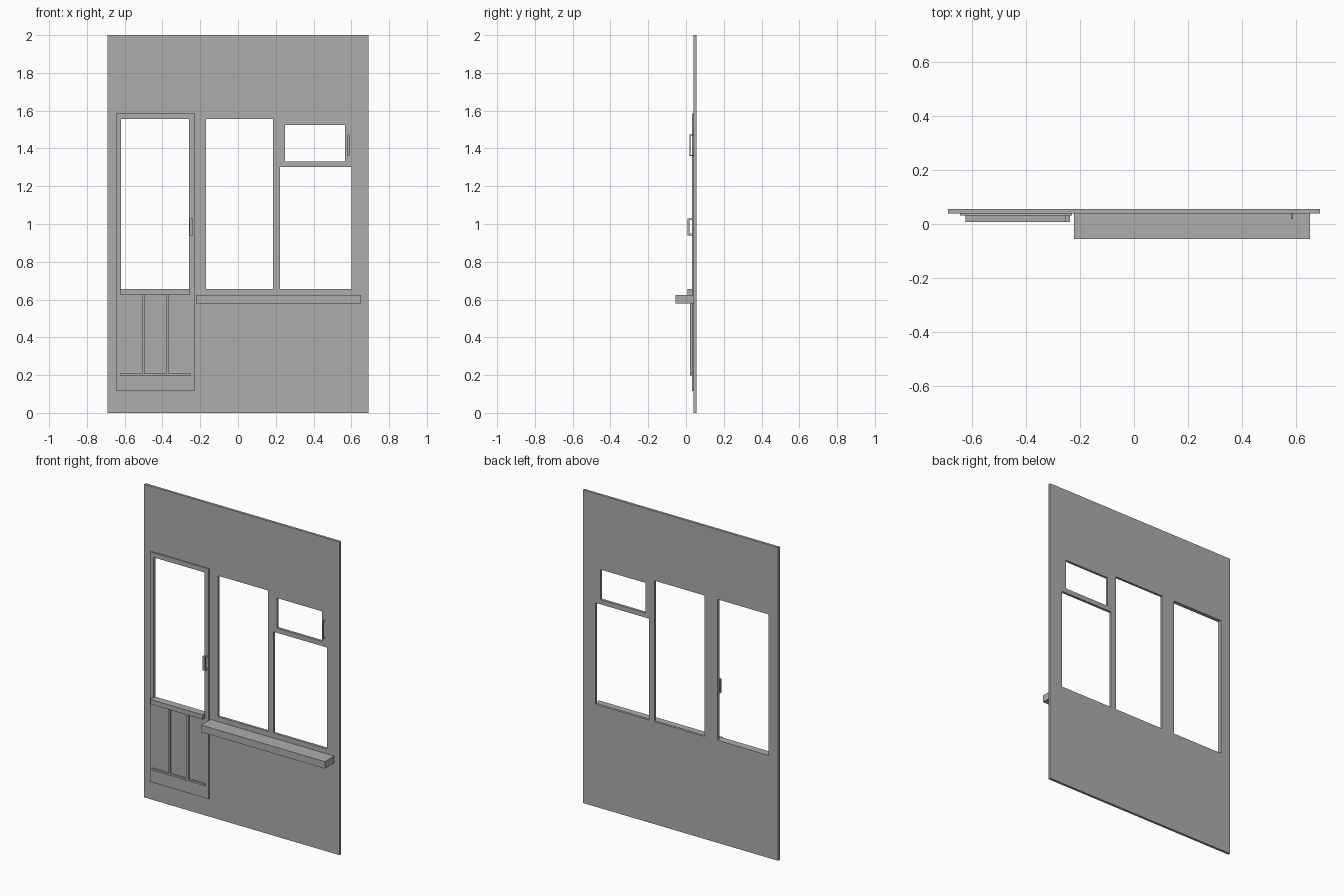
import bpy
import bmesh

cube = bpy.data.objects.get("Cube")
if cube:
    bpy.data.objects.remove(cube, do_unlink=True)

grey = bpy.data.materials.new("plain_grey")
grey.use_nodes = True
colour = (0.42, 0.42, 0.42, 1)
grey.diffuse_color = colour
grey.node_tree.nodes["Principled BSDF"].inputs["Base Color"].default_value = colour


def finish(name, bm):
    bmesh.ops.recalc_face_normals(bm, faces=bm.faces[:])
    mesh = bpy.data.meshes.new(name)
    bm.to_mesh(mesh)
    bm.free()
    mesh.materials.append(grey)
    obj = bpy.data.objects.new(name, mesh)
    bpy.context.collection.objects.link(obj)
    return obj


def add_box(bm, x, y, z):
    """Add a box given its (min, max) range on each axis."""
    verts = bmesh.ops.create_cube(bm, size=1)["verts"]
    for v in verts:
        for axis, (lo, hi) in enumerate((x, y, z)):
            v.co[axis] = lo if v.co[axis] < 0 else hi


def box(name, x, y, z):
    bm = bmesh.new()
    add_box(bm, x, y, z)
    return finish(name, bm)


def panel(name, x, y, z, holes):
    """Upright slab with rectangular openings (x0, x1, z0, z1)."""
    xs = sorted({*x, *(v for h in holes for v in h[:2])})
    zs = sorted({*z, *(v for h in holes for v in h[2:])})
    bm = bmesh.new()
    for x0, x1 in zip(xs, xs[1:]):
        for z0, z1 in zip(zs, zs[1:]):
            cx, cz = (x0 + x1) / 2, (z0 + z1) / 2
            if any(a < cx < b and c < cz < d for a, b, c, d in holes):
                continue
            corners = ((x0, z0), (x1, z0), (x1, z1), (x0, z1))
            bm.faces.new([bm.verts.new((px, y[0], pz)) for px, pz in corners])
    bmesh.ops.remove_doubles(bm, verts=bm.verts[:], dist=0.0001)
    # Thicken the front sheet towards the back
    front = bm.faces[:]
    out = bmesh.ops.extrude_face_region(bm, geom=front, use_keep_orig=True)
    moved = [g for g in out["geom"] if isinstance(g, bmesh.types.BMVert)]
    bmesh.ops.translate(bm, verts=moved, vec=(0, y[1] - y[0], 0))
    return finish(name, bm)


def handle(name, x, y, z, bar):
    """Pull handle: a grip bar on two end stubs."""
    bm = bmesh.new()
    add_box(bm, x, (y[0], y[0] + bar), z)
    for z0 in (z[0], z[1] - bar):
        add_box(bm, x, (y[0] + bar, y[1]), (z0, z0 + bar))
    return finish(name, bm)


WALL_FRONT, DOOR_FRONT = 0.039, 0.031
door_opening = (-0.62, -0.26, 0.655, 1.555)
middle_window = (-0.17, 0.185, 0.655, 1.555)
lower_window = (0.222, 0.6, 0.655, 1.302)
vent_window = (0.248, 0.567, 1.332, 1.524)

# Wall and door leaf
panel("wall", (-0.69, 0.69), (WALL_FRONT, 0.055), (0, 2),
      [door_opening, middle_window, lower_window, vent_window])
panel("door", (-0.645, -0.23), (DOOR_FRONT, WALL_FRONT), (0.115, 1.585),
      [door_opening])

# Ledges
box("door_ledge", (-0.625, -0.255), (0.008, DOOR_FRONT), (0.625, 0.655))
box("counter", (-0.222, 0.652), (-0.055, WALL_FRONT), (0.578, 0.623))

# Thin mouldings on the lower door
box("door_bottom_moulding", (-0.625, -0.25), (0.022, DOOR_FRONT), (0.197, 0.209))
for side, cx in (("right", -0.502), ("left", -0.372)):
    box(f"door_{side}_moulding", (cx - 0.006, cx + 0.006),
        (0.022, DOOR_FRONT), (0.209, 0.625))

# Handles
handle("door_handle", (-0.256, -0.238), (0.008, DOOR_FRONT), (0.94, 1.03), 0.01)
handle("vent_handle", (0.581, 0.589), (0.018, WALL_FRONT), (1.36, 1.475), 0.006)
